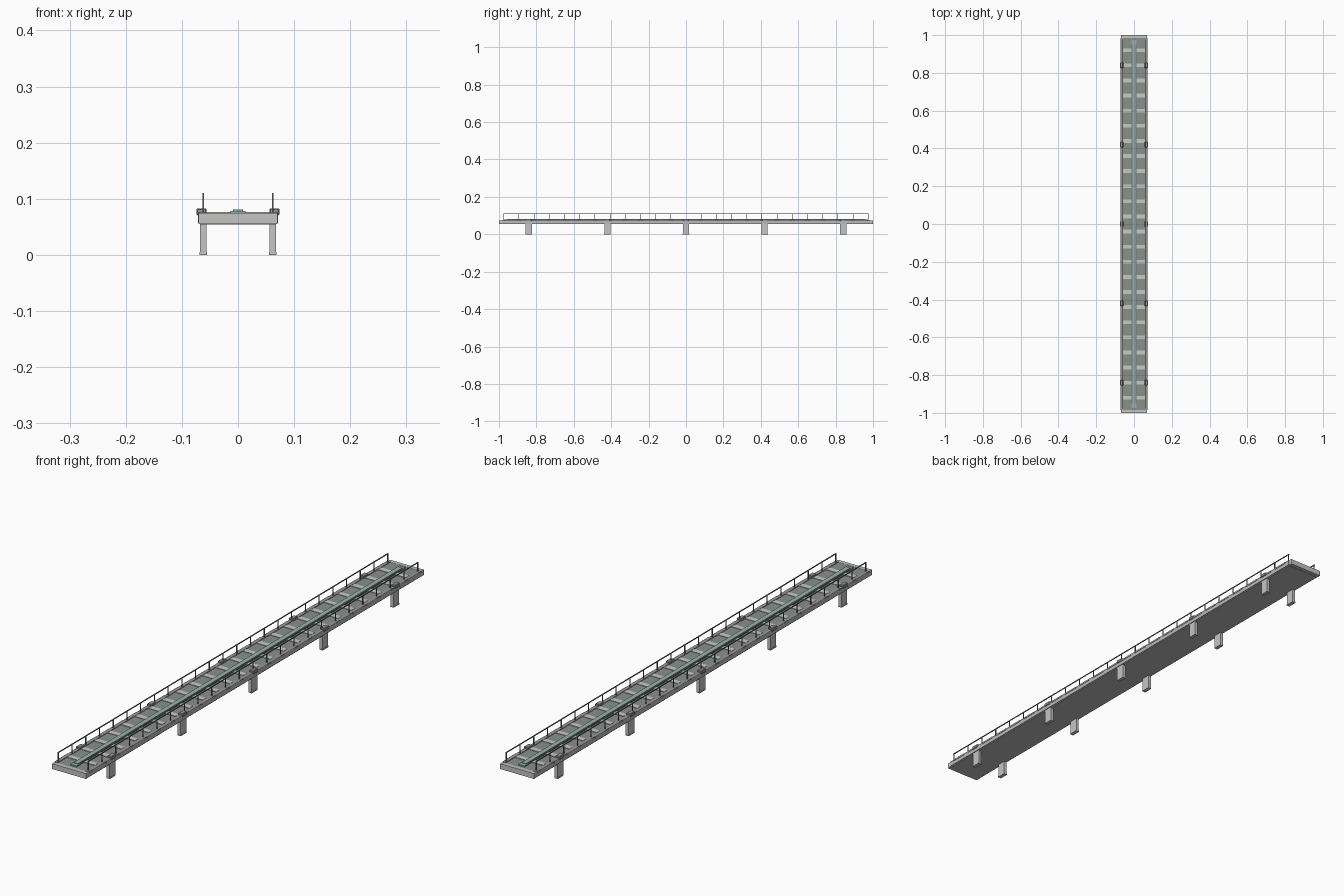
import bpy
import bmesh
from mathutils import Matrix, Vector

if "Cube" in bpy.data.objects:
    bpy.data.objects.remove(bpy.data.objects["Cube"], do_unlink=True)


def material(name, r, g, b):
    m = bpy.data.materials.new(name)
    m.use_nodes = True
    m.diffuse_color = (r, g, b, 1)
    m.node_tree.nodes["Principled BSDF"].inputs["Base Color"].default_value = (r, g, b, 1)
    return m


CONCRETE = material("concrete grey", 0.56, 0.56, 0.55)
BEAM = material("beam grey", 0.50, 0.50, 0.50)
KERB = material("kerb grey", 0.30, 0.31, 0.30)
DECK = material("deck grey green", 0.25, 0.28, 0.26)
SLAB = material("pale cross slab", 0.58, 0.59, 0.56)
STEEL = material("steel grey", 0.17, 0.18, 0.18)
TEAL = material("teal rail", 0.31, 0.45, 0.43)


def boxes(name, mat, items, bevel=0):
    """One object made of boxes given as (x0, x1, y0, y1, z0, z1)."""
    bm = bmesh.new()
    for x0, x1, y0, y1, z0, z1 in items:
        centre = Vector((x0 + x1, y0 + y1, z0 + z1)) / 2
        size = Matrix.Diagonal((x1 - x0, y1 - y0, z1 - z0, 1))
        bmesh.ops.create_cube(bm, size=1, matrix=Matrix.Translation(centre) @ size)
    mesh = bpy.data.meshes.new(name)
    bm.to_mesh(mesh)
    bm.free()
    mesh.materials.append(mat)
    ob = bpy.data.objects.new(name, mesh)
    bpy.context.collection.objects.link(ob)
    if bevel:
        mod = ob.modifiers.new("bevel", 'BEVEL')
        mod.width = bevel
        mod.segments = 1
    return ob


def both(items):
    """Add the copies mirrored across x = 0."""
    return items + [(-b, -a, *rest) for a, b, *rest in items]


def at(ys, x0, x1, half, z0, z1):
    """Repeat a box of the given half length along the bridge."""
    return [(x0, x1, y - half, y + half, z0, z1) for y in ys]


pier_ys = [0.42 * i for i in range(-2, 3)]
slab_ys = [0.08 * i - 0.92 for i in range(24)]
post_ys = [1.95 / 24 * i - 0.975 for i in range(25)]

# Deck
boxes("deck_girder", BEAM, [(-0.068, 0.068, -0.985, 0.985, 0.054, 0.072)])
boxes("deck_surface", DECK, [(-0.058, 0.058, -0.985, 0.985, 0.072, 0.0745)])
boxes("end_caps", CONCRETE, [(-0.070, 0.070, -1, -0.985, 0.055, 0.075),
                             (-0.070, 0.070, 0.985, 1, 0.055, 0.075)])
boxes("cross_slabs", SLAB, at(slab_ys, -0.057, 0.057, 0.010, 0.074, 0.0765))

# Edge beams and kerbs
boxes("edge_beams", BEAM, both([(0.066, 0.071, -0.985, 0.985, 0.057, 0.070)]))
boxes("kerbs", KERB, both([(0.058, 0.071, -0.985, 0.985, 0.070, 0.0765)]))
boxes("kerb_panels", CONCRETE,
      both(at([y + 1.95 / 48 for y in post_ys[:-1]], 0.0705, 0.0725, 0.030, 0.071, 0.0765)))

# Centre rail
boxes("rail_bed", STEEL, [(-0.012, 0.012, -0.96, 0.96, 0.074, 0.078)])
boxes("rail_top", TEAL, [(-0.009, 0.009, -0.96, 0.96, 0.078, 0.081)])
boxes("rail_end_pads", TEAL, at([-0.962, 0.962], -0.013, 0.013, 0.012, 0.074, 0.0785))

# Piers, feet and anchor blocks
boxes("piers", CONCRETE, both(at(pier_ys, 0.056, 0.068, 0.017, 0.003, 0.056)))
boxes("pier_feet", CONCRETE, both(at(pier_ys, 0.055, 0.069, 0.0175, 0, 0.005)))
boxes("anchor_blocks", KERB, both(at(pier_ys, 0.056, 0.074, 0.014, 0.070, 0.083)), 0.002)

# Railings
boxes("railing_posts", STEEL, both(at(post_ys, 0.0607, 0.0635, 0.0013, 0.076, 0.109)))
boxes("handrails", STEEL, both([(0.0605, 0.0637, -0.977, 0.977, 0.1075, 0.1105)]))
